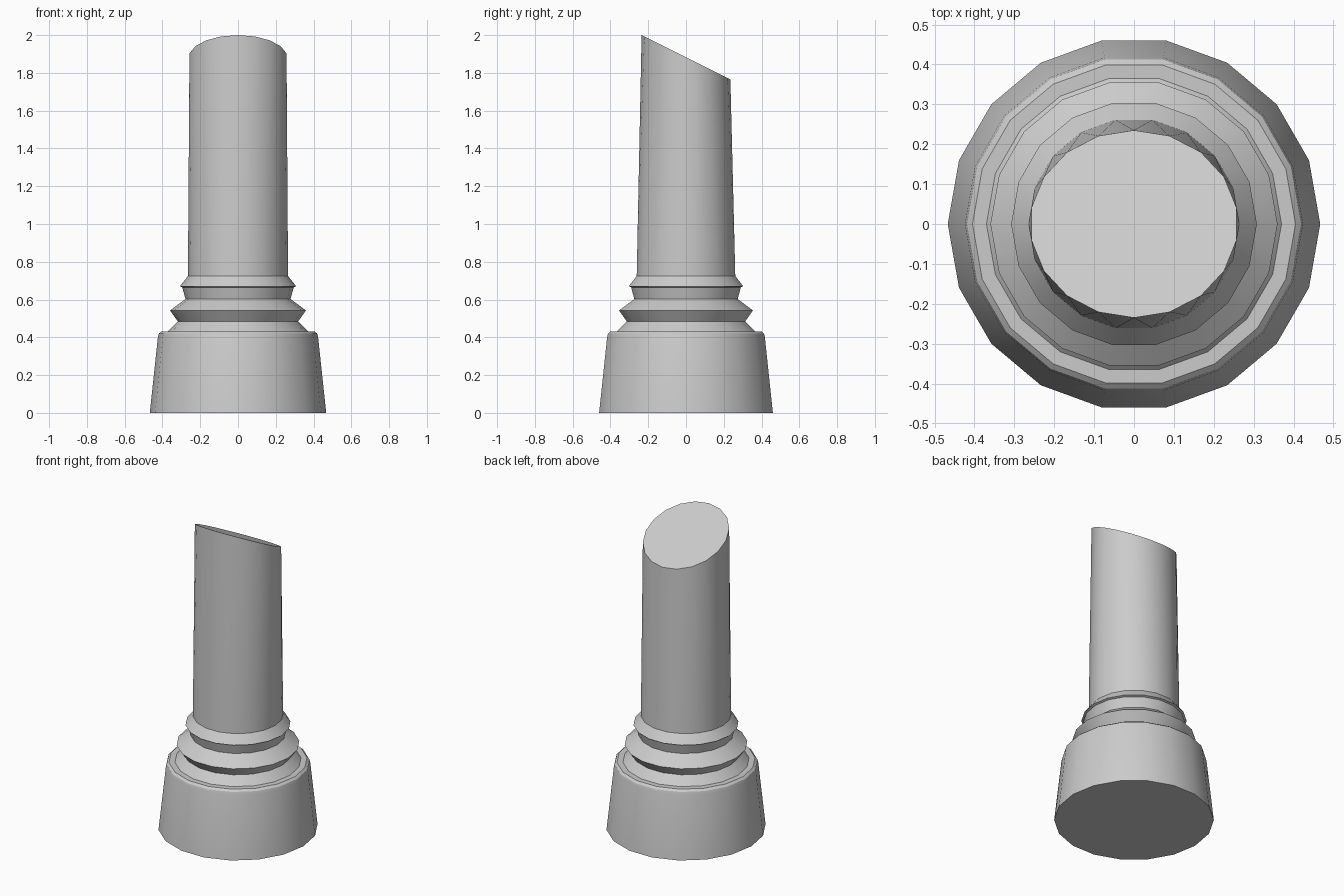
import bpy
from math import cos, sin, radians

if "Cube" in bpy.data.objects:
    bpy.data.objects.remove(bpy.data.objects["Cube"])

SIDES = 18
STEP = 360 / SIDES


def ring(rx, ry, turn, height):
    """One loop of points; height is a function of y."""
    pts = []
    for i in range(SIDES):
        a = radians(i * STEP + turn)
        y = ry * sin(a)
        pts.append((rx * cos(a), y, height(y)))
    return pts


def make(name, verts, faces):
    mesh = bpy.data.meshes.new(name)
    mesh.from_pydata(verts, [], faces)
    obj = bpy.data.objects.new(name, mesh)
    bpy.context.collection.objects.link(obj)
    bpy.ops.object.select_all(action='DESELECT')
    obj.select_set(True)
    bpy.context.view_layer.objects.active = obj
    bpy.ops.object.shade_smooth_by_angle(angle=radians(28))
    return obj


# Turned base: tapered foot, rounded rim and two collar rings
profile = [(0.467, 0), (0.424, 0.402), (0.419, 0.42), (0.405, 0.432),
           (0.37, 0.432), (0.318, 0.484), (0.36, 0.542), (0.278, 0.603),
           (0.295, 0.665), (0.308, 0.67), (0.265, 0.725)]
verts = []
for r, z in profile:
    verts += ring(r, r, 0, lambda y, z=z: z)
faces = [tuple(reversed(range(SIDES)))]
for k in range(len(profile) - 1):
    a, b = k * SIDES, (k + 1) * SIDES
    for i in range(SIDES):
        j = (i + 1) % SIDES
        faces.append((a + i, a + j, b + j, b + i))
make("turned_base", verts, faces)

# Shaft: round foot blending to a slanted oval top turned by half a side
verts = ring(0.265, 0.265, 0, lambda y: 0.725)
verts += ring(0.261, 0.235, STEP / 2, lambda y: 1.8825 - 0.5 * y)
faces = [tuple(range(SIDES, 2 * SIDES))]
for i in range(SIDES):
    j = (i + 1) % SIDES
    faces.append((i, j, SIDES + i))
    faces.append((j, SIDES + j, SIDES + i))
make("slanted_shaft", verts, faces)
